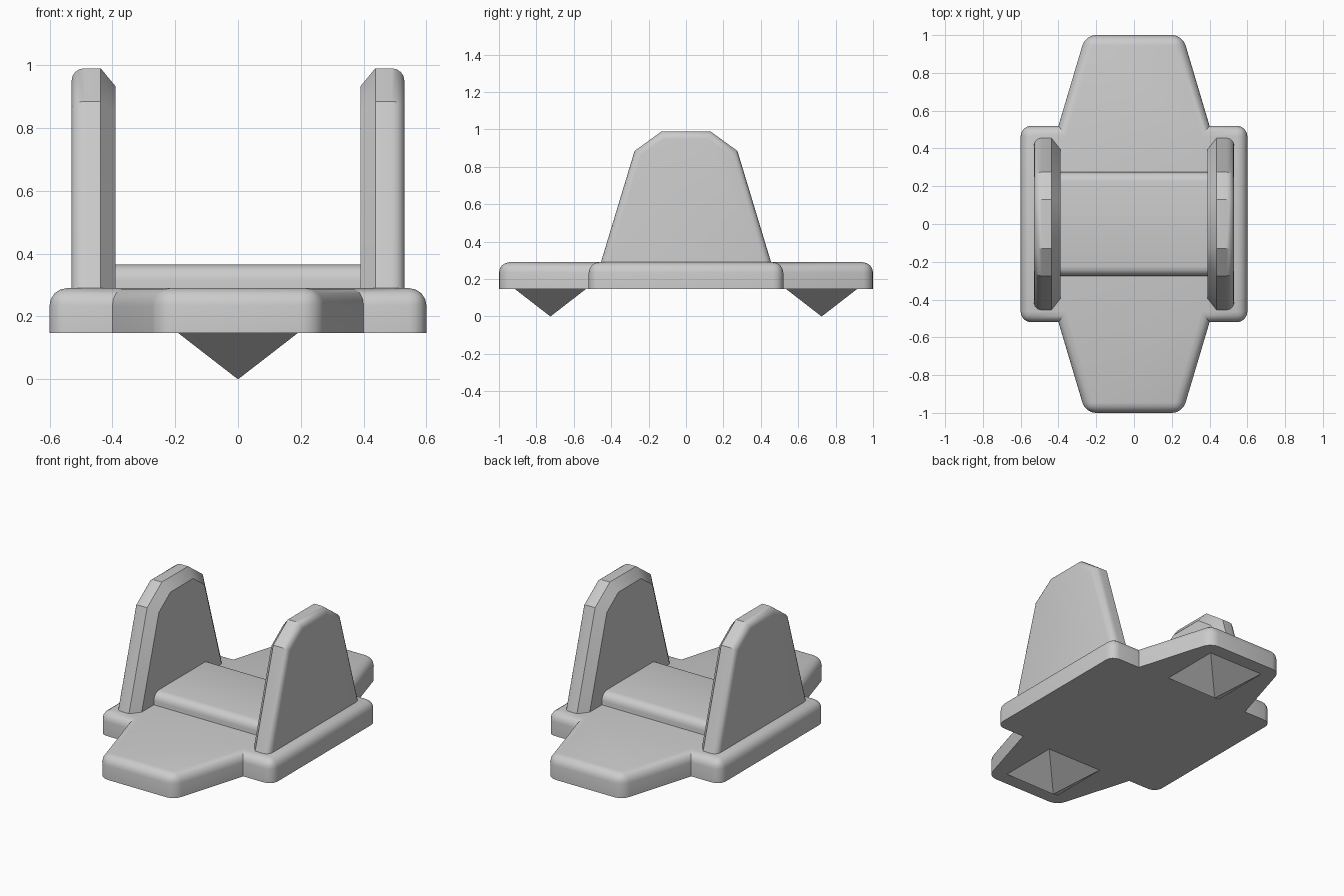
import bpy, bmesh, math
from mathutils import Vector, Matrix

if "Cube" in bpy.data.objects:
    bpy.data.objects.remove(bpy.data.objects["Cube"])


def finish(name, bm, smooth=True):
    bmesh.ops.recalc_face_normals(bm, faces=bm.faces[:])
    me = bpy.data.meshes.new(name)
    bm.to_mesh(me)
    bm.free()
    ob = bpy.data.objects.new(name, me)
    bpy.context.collection.objects.link(ob)
    if smooth:
        bpy.ops.object.select_all(action='DESELECT')
        bpy.context.view_layer.objects.active = ob
        ob.select_set(True)
        bpy.ops.object.shade_smooth_by_angle(angle=math.radians(30))
    return ob


def inset(pts, d):
    # move the sides of an open profile inward (clockwise order), keeping end heights
    n = []
    for a, b in zip(pts, pts[1:]):
        e = (b - a).normalized()
        n.append(Vector((e.y, -e.x)))
    out = []
    for i, p in enumerate(pts):
        if i in (0, len(pts) - 1):
            k = n[0] if i == 0 else n[-1]
            out.append(p + Vector((d / k.x, 0)))
        else:
            m = (n[i - 1] + n[i]).normalized()
            out.append(p + m * d / m.dot(n[i]))
    return out


# base plate: cross-like outline, rounded top rim and convex corners
quarter = [(0.6, 0.52), (0.4, 0.52), (0.257, 1.0)]
outline = quarter + [(-x, y) for x, y in reversed(quarter)]
outline += [(-x, -y) for x, y in outline]
bm = bmesh.new()
face = bm.faces.new([bm.verts.new((x, y, 0.147)) for x, y in outline])
top = bmesh.ops.extrude_face_region(bm, geom=[face], use_keep_orig=True)
bmesh.ops.translate(bm, vec=(0, 0, 0.143),
                    verts=[v for v in top['geom'] if isinstance(v, bmesh.types.BMVert)])
edges = []
for e in bm.edges:
    a, b = (v.co for v in e.verts)
    upright = abs(a.z - b.z) > 0.1
    concave = abs(abs(a.x) - 0.4) < 0.01
    if (upright and not concave) or (not upright and a.z > 0.2):
        edges.append(e)
bmesh.ops.bevel(bm, geom=edges, offset=0.055, segments=4, profile=0.5,
                affect='EDGES', clamp_overlap=True)
finish("base_plate", bm)

# raised centre pad with rounded long edges
bm = bmesh.new()
bmesh.ops.create_cube(bm, size=1, matrix=Matrix.Translation((0, 0, 0.2875))
                      @ Matrix.Diagonal((0.82, 0.55, 0.155, 1)))
edges = [e for e in bm.edges if all(v.co.z > 0.3 for v in e.verts)
         and abs(e.verts[0].co.x - e.verts[1].co.x) > 0.1]
bmesh.ops.bevel(bm, geom=edges, offset=0.05, segments=4, profile=0.5, affect='EDGES')
finish("centre_pad", bm)

# side walls: chamfered inner rim, rounded outer rim
half = [(0.467, 0.25), (0.275, 0.885), (0.13, 0.99)]
profile = [Vector((-y, z)) for y, z in half] + [Vector(p) for p in reversed(half)]
R = 0.04
rings = [(0.39, 0.057), (0.437, 0.0)]
rings += [(0.53 - R + R * math.sin(t), R - R * math.cos(t))
          for t in (i * math.pi / 8 for i in range(5))]
for side, label in ((1, "right_wall"), (-1, "left_wall")):
    bm = bmesh.new()
    loops = [[bm.verts.new((side * x, p.x, p.y)) for p in inset(profile, d)]
             for x, d in rings]
    for a, b in zip(loops, loops[1:]):
        for i in range(len(a)):
            j = (i + 1) % len(a)
            bm.faces.new((a[i], a[j], b[j], b[i]))
    bm.faces.new(loops[0])
    bm.faces.new(loops[-1])
    finish(label, bm)

# ground spikes: square pyramids pointing down
for side, label in ((1, "back_spike"), (-1, "front_spike")):
    bm = bmesh.new()
    bmesh.ops.create_cone(bm, cap_ends=True, segments=4, radius1=0, radius2=0.19 * math.sqrt(2),
                          depth=0.147, matrix=Matrix.Translation((0, side * 0.725, 0.0735))
                          @ Matrix.Rotation(math.pi / 4, 4, 'Z'))
    bmesh.ops.remove_doubles(bm, verts=bm.verts[:], dist=1e-5)
    finish(label, bm, smooth=False)
